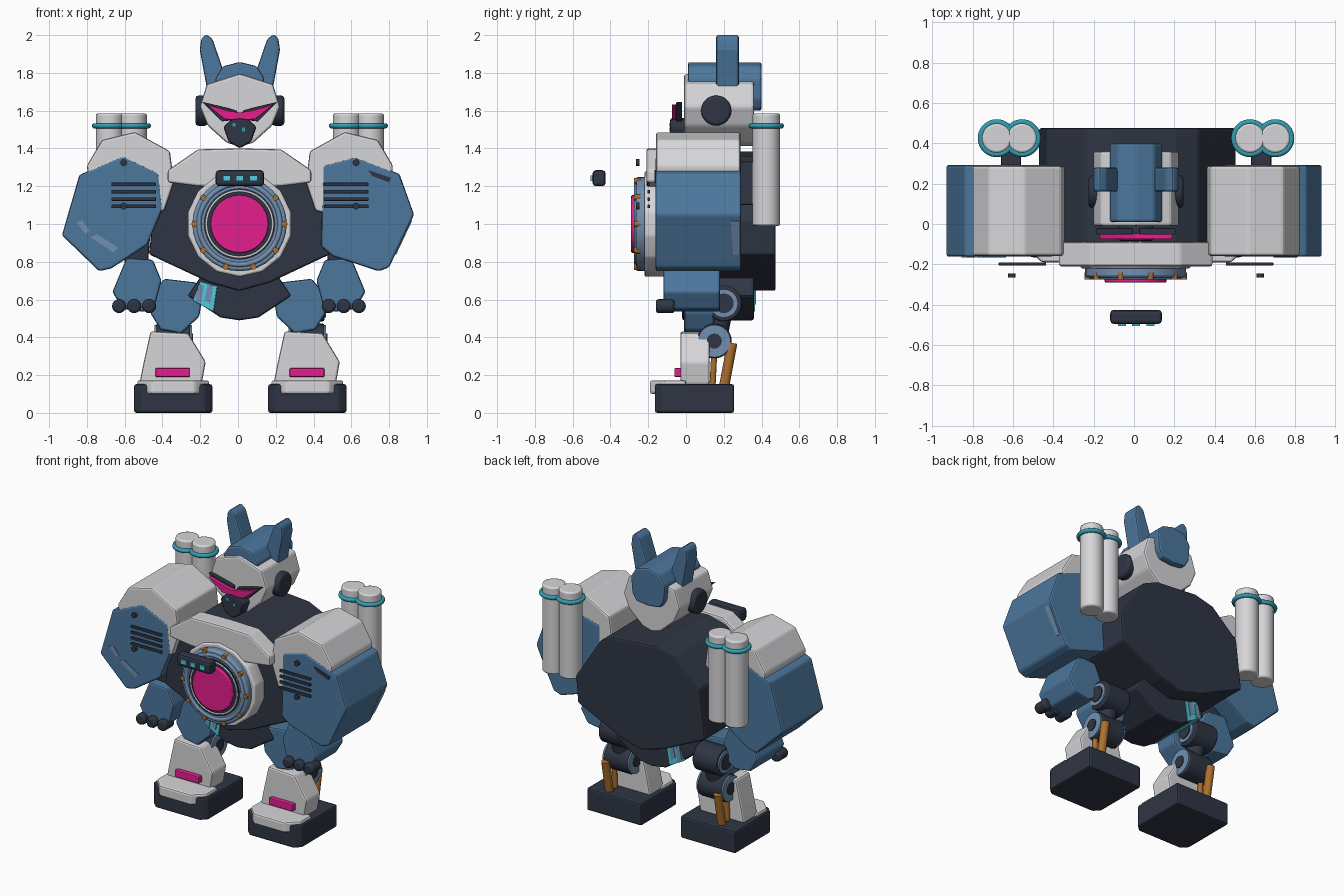
import bpy, bmesh, math
from mathutils import Vector, Matrix

cube = bpy.data.objects.get("Cube")
if cube:
    bpy.data.objects.remove(cube, do_unlink=True)


def material(name, r, g, b):
    m = bpy.data.materials.new(name)
    m.use_nodes = True
    m.diffuse_color = (r, g, b, 1)
    m.node_tree.nodes["Principled BSDF"].inputs["Base Color"].default_value = (r, g, b, 1)
    return m


NAVY = material("dark navy", .028, .036, .057)
BLUE = material("armour blue", .072, .185, .34)
WHITE = material("light grey", .67, .67, .69)
PINK = material("hot pink", .78, .013, .27)
TEAL = material("teal", .03, .34, .45)
CYAN = material("bright cyan", .08, .6, .72)
STEEL = material("steel blue", .17, .28, .44)
ORANGE = material("copper orange", .42, .16, .025)


def finish(name, bm, mat, bevel=0.0, smooth=False):
    bmesh.ops.recalc_face_normals(bm, faces=bm.faces)
    mesh = bpy.data.meshes.new(name)
    bm.to_mesh(mesh)
    bm.free()
    mesh.materials.append(mat)
    ob = bpy.data.objects.new(name, mesh)
    bpy.context.scene.collection.objects.link(ob)
    if bevel:
        mod = ob.modifiers.new("Bevel", "BEVEL")
        mod.width, mod.segments = bevel, 2
        mod.limit_method, mod.angle_limit = "ANGLE", math.radians(25)
    if smooth:
        bpy.ops.object.select_all(action="DESELECT")
        ob.select_set(True)
        bpy.context.view_layer.objects.active = ob
        bpy.ops.object.shade_smooth_by_angle(angle=math.radians(35))


def extrude(name, corners, push, mat, bevel):
    """Solid made by pushing a flat outline along a vector."""
    bm = bmesh.new()
    face = bm.faces.new([bm.verts.new(c) for c in corners])
    new = bmesh.ops.extrude_face_region(bm, geom=[face])["geom"]
    bmesh.ops.translate(bm, vec=push, verts=[v for v in new if isinstance(v, bmesh.types.BMVert)])
    finish(name, bm, mat, bevel)


def prism(name, pts, y0, y1, mat, bevel=.012, side=1, cx=0):
    """Front outline (x, z) pushed from y0 to y1, optionally mirrored and shifted."""
    extrude(name, [(cx + side * x, y0, z) for x, z in pts], (0, y1 - y0, 0), mat, bevel)


def block(name, x0, x1, y0, y1, z0, z1, mat, bevel=.01, side=1, cx=0):
    prism(name, [(x0, z0), (x1, z0), (x1, z1), (x0, z1)], y0, y1, mat, bevel, side, cx)


def both(pts):
    """Complete a right half outline with its mirror image."""
    return pts + [(-x, z) for x, z in reversed(pts) if x]


def rod(name, a, b, r, mat, sides=32, bevel=0.0):
    a, b = Vector(a), Vector(b)
    turn = (b - a).to_track_quat("Z", "Y").to_matrix().to_4x4()
    bm = bmesh.new()
    bmesh.ops.create_cone(bm, cap_ends=True, segments=sides, radius1=r, radius2=r,
                          depth=(b - a).length,
                          matrix=Matrix.Translation((a + b) / 2) @ turn)
    finish(name, bm, mat, bevel, True)


def ring(name, centre, axis, major, minor, mat):
    bpy.ops.mesh.primitive_torus_add(major_radius=major, minor_radius=minor, major_segments=36,
                                     minor_segments=10, location=centre)
    ob = bpy.context.object
    ob.name = name
    ob.rotation_euler = Vector(axis).to_track_quat("Z", "Y").to_euler()
    ob.data.materials.append(mat)
    bpy.ops.object.shade_smooth()


# Torso, chest collar and pelvis
M = .008
prism("torso", [(0, .645), (.16, .69), (.48, .84), (.495, 1.02), (.31, 1.31), (.2, 1.36),
                (-.11, 1.385), (-.25, 1.35), (-.44, 1.18), (-.48, .84), (-.16, .69)],
      -.12, .475, NAVY, .012, 1, M)
prism("chest_collar", both([(0, 1.19), (.22, 1.2), (.38, 1.22), (.38, 1.285), (.22, 1.395), (0, 1.4)]),
      -.21, -.09, WHITE, .012, 1, M)
prism("pelvis", both([(0, .49), (.1, .505), (.275, .62), (.2, .73)]), -.02, .36, NAVY, .012, 1, M)
block("hip_light", .15, .22, .02, .34, .58, .65, TEAL, .005)

# Striped band around one side of the pelvis
prism("hip_band", [(-.24, .595), (-.13, .535), (-.11, .67), (-.2, .695)], -.028, .366, CYAN, .004)
for x in (-.215, -.165):
    prism("hip_stripe", [(x - .012, .6), (x + .018, .575), (x + .035, .675), (x + .005, .68)],
          -.034, .37, STEEL, 0)

# Chest core
C = 1.0
rod("core_backplate", (M, -.22, C), (M, -.1, C), .28, WHITE, 14, .01)
rod("core_housing", (M, -.265, C), (M, -.2, C), .25, STEEL, 32, .012)
ring("core_rim", (M, -.262, C), (0, 1, 0), .215, .014, STEEL)
rod("core_bezel", (M, -.272, C), (M, -.22, C), .19, NAVY)
ring("core_trim", (M, -.27, C), (0, 1, 0), .176, .006, WHITE)
rod("core_lens", (M, -.29, C), (M, -.22, C), .153, PINK, 32, .006)
for i in range(10):
    a = math.tau * (i + .5) / 10
    x, z = M + .238 * math.sin(a), C + .238 * math.cos(a)
    rod("core_bolt", (x, -.274, z), (x, -.24, z), .016, ORANGE, 12)

# Floating signal panel
block("signal_panel", -.118, .138, -.495, -.425, 1.2, 1.285, NAVY, .018)
for x in (-.06, .01, .082):
    block("signal_light", x - .02, x + .02, -.506, -.49, 1.227, 1.257, CYAN, 0)

# Head
H = .01
prism("head", both([(0, 1.41), (.07, 1.43), (.17, 1.52), (.212, 1.62), (.175, 1.74), (0, 1.795)]),
      -.01, .36, WHITE, .012, 1, H)
prism("head_crest", both([(0, 1.6), (.09, 1.61), (.12, 1.66), (.13, 1.77), (.09, 1.835), (0, 1.858)]),
      .01, .4, BLUE, .012, 1, H)
prism("visor", both([(0, 1.55), (.08, 1.555), (.18, 1.633), (.06, 1.6), (0, 1.59)]),
      -.075, -.045, PINK, .003, 1, H)
prism("muzzle", both([(0, 1.4), (.06, 1.435), (.088, 1.515), (.045, 1.553), (0, 1.56)]),
      -.085, .01, NAVY, .012, 1, H)
for x, z in ((-.02, 1.525), (.03, 1.5)):
    block("muzzle_light", x - .008, x + .008, -.088, -.083, z - .01, z + .01, TEAL, 0)
for s in (-1, 1):
    prism("visor_frame", [(.015, 1.552), (.095, 1.543), (.2, 1.647), (.06, 1.614), (.015, 1.6)],
          -.052, -.02, NAVY, .004, s, H)
    prism("ear", [(.1, 1.64), (.09, 1.82), (.145, 1.98), (.18, 2.005), (.205, 1.98),
                  (.212, 1.92), (.175, 1.72), (.15, 1.64)], .16, .28, BLUE, .012, s, H)
    rod("ear_disc", (H + s * .17, .16, 1.6), (H + s * .235, .16, 1.6), .08, NAVY, 32, .015)

# Shoulders, arms and hands
ARM = {-1: [(.42, 1.27), (.61, 1.36), (.84, 1.26), (.932, .94), (.735, .75), (.67, .765),
            (.48, .89), (.4, 1.08)],
       1: [(.45, 1.31), (.62, 1.355), (.855, 1.265), (.932, 1.05), (.8, .77), (.745, .75),
           (.5, .83), (.44, .88)]}
for s, cx in ((-1, 0), (1, .02)):
    prism("shoulder", [(.34, 1.22), (.36, 1.385), (.545, 1.487), (.72, 1.445), (.8, 1.31),
                       (.78, 1.12), (.47, 1.05), (.39, 1.07)], -.158, .288, WHITE, .012, s, cx)
    prism("forearm", ARM[s], -.162, .292, BLUE, .012, s)
    prism("elbow", [(.46, 1.0), (.6, .95), (.6, .75), (.48, .75)], -.06, .16, NAVY, .01, s)
    prism("hand", [(.59, .82), (.45, .81), (.405, .7), (.44, .57), (.5, .535), (.61, .55),
                   (.665, .64)], -.12, .18, BLUE, .012, s, cx / 2)
    for x in (.47, .55, .63):
        x = s * x + cx / 2
        rod("finger", (x, -.16, .565), (x, -.06, .565), .037, NAVY, 16, .014)
    for i in range(4):
        z = 1.093 + .039 * i
        block("vent_slat", .435, .67, -.205, -.19, z - .009, z + .009, NAVY, .003, s, cx)
    for z in (1.095, 1.325):
        x = s * .605 + cx
        rod("vent_screw", (x, -.265, z), (x, -.245, z), .018, NAVY, 16)

    # Back tanks
    for x in (.555, .68):
        x = s * x + cx
        rod("back_tank", (x, .425, .99), (x, .425, 1.585), .073, WHITE, 32, .01)
        ring("tank_band", (x, .425, 1.52), (0, 0, 1), .08, .014, TEAL)
    block("tank_bracket", .56, .66, .26, .38, 1.1, 1.33, NAVY, .01, s, cx)

# Worn paint on the forearms
prism("worn_paint", [(-.855, 1.01), (-.825, 1.02), (-.785, .965), (-.81, .95)],
      -.166, -.16, STEEL, 0)
prism("worn_paint", [(-.78, .93), (-.745, .945), (-.635, .875), (-.66, .85)],
      -.166, -.16, STEEL, 0)
prism("scorched_paint", [(.69, 1.285), (.81, 1.245), (.8, 1.22), (.71, 1.255)],
      -.166, -.16, NAVY, 0)
extrude("worn_paint", [(.915, .235, 1.02), (.915, .28, 1.02), (.83, .28, .84), (.83, .25, .84)],
        (.007, 0, -.003), STEEL, 0)

# Legs and feet
for s, cx in ((-1, -.343), (1, .367)):
    prism("thigh", [(.19, .6), (.22, .69), (.39, .71), (.45, .64), (.465, .53), (.41, .44),
                    (.3, .42), (.205, .51)], -.01, .15, BLUE, .012, s)
    for y, z, r, cap, hub in ((.2, .58, .095, .075, .052), (.15, .38, .092, .086, .04)):
        rod("leg_joint", (cx - .09, y, z), (cx + .09, y, z), r, NAVY, 28, .008)
        for e in (-1, 1):
            rod("joint_cap", (cx + e * .08, y, z), (cx + e * .1, y, z), cap, STEEL, 28)
            rod("joint_hub", (cx + e * .09, y, z), (cx + e * .106, y, z), hub, NAVY, 20)
    rod("leg_link", (cx, .2, .6), (cx, .15, .36), .06, NAVY, 16)
    prism("shin", [(-.18, .15), (-.16, .25), (-.12, .432), (.08, .422), (.172, .27), (.15, .15)],
          -.03, .125, WHITE, .012, 1, cx)
    block("shin_light", -.094, .09, -.062, -.02, .19, .237, PINK, .006, 1, cx)
    x = cx + s * .07
    rod("ankle_piston", (x, .2, .13), (x, .245, .37), .027, ORANGE, 16)
    rod("ankle_strut", (x, .14, .13), (x, .15, .33), .016, ORANGE, 16)

    # Plan outlines with clipped toe corners
    for name, w, y0, y1, clip, z0, z1, mat in (
            ("foot", .207, -.165, .255, .04, 0, .152, NAVY),
            ("toe_cap", .19, -.19, .0, .075, .1, .172, WHITE)):
        plan = [(w, y1), (w, y0 + clip), (w - clip, y0)]
        extrude(name, [(cx + x, y, z0) for x, y in both(plan)], (0, 0, z1 - z0), mat, .012)
